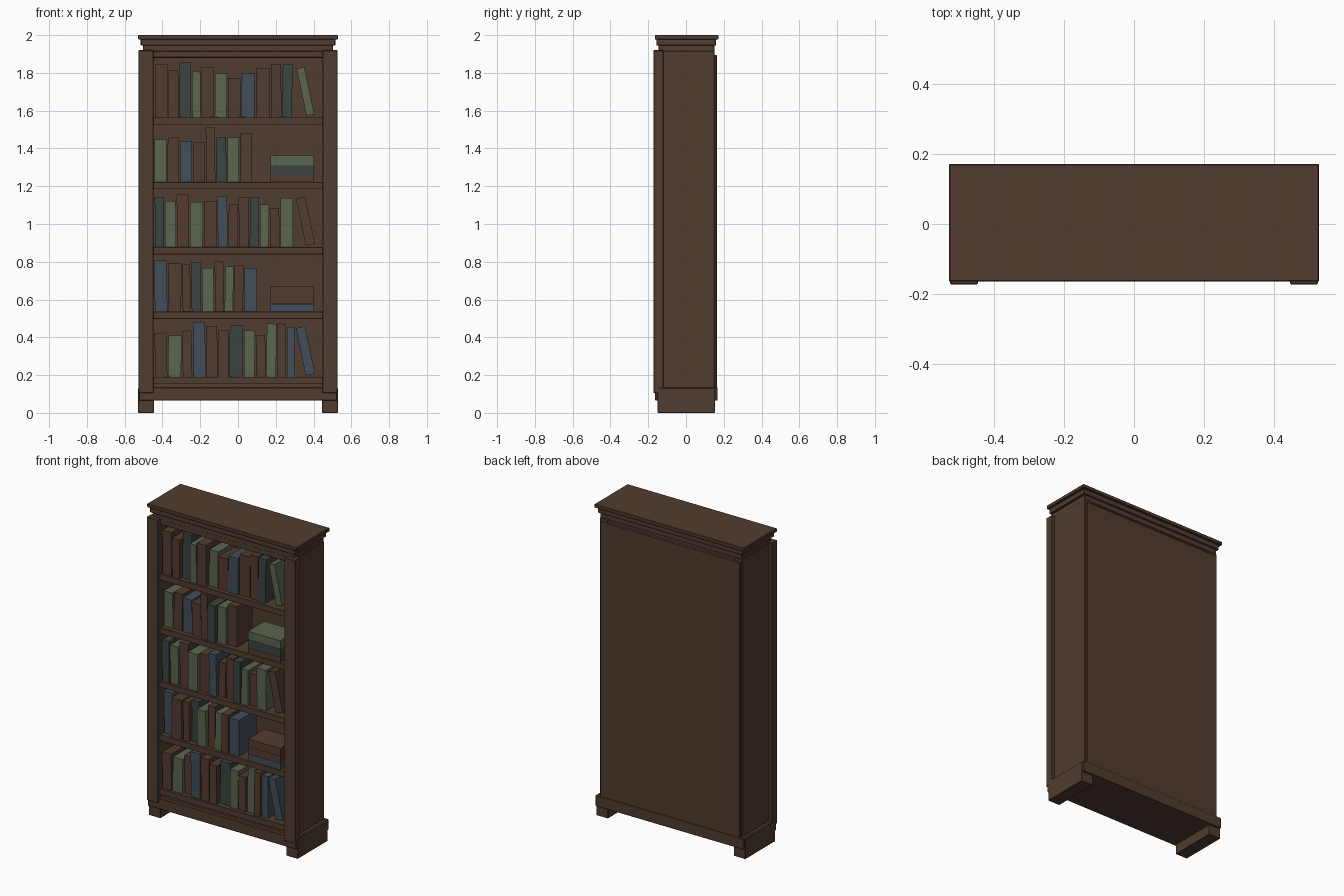
import bpy, math, random

random.seed(4)


def material(name, rgb):
    m = bpy.data.materials.new(name)
    m.diffuse_color = (*rgb, 1)
    return m


WOOD = material("dark_wood", (0.082, 0.045, 0.028))
BOOK = {
    "b": material("brown_cover", (0.086, 0.043, 0.028)),
    "g": material("sage_cover", (0.103, 0.130, 0.078)),
    "d": material("dark_green_cover", (0.042, 0.058, 0.050)),
    "l": material("slate_blue_cover", (0.052, 0.077, 0.103)),
}


def box(name, x, y, z, mat=WOOD, bevel=0.003, tilt=0.0):
    """Box from (min, max) ranges, optionally tilted about the y axis."""
    bpy.ops.mesh.primitive_cube_add(size=1)
    o = bpy.context.object
    o.name = name
    size = [b - a for a, b in (x, y, z)]
    for v in o.data.vertices:
        v.co = [c * s for c, s in zip(v.co, size)]
    o.location = [(a + b) / 2 for a, b in (x, y, z)]
    o.rotation_euler[1] = tilt
    o.data.materials.append(mat)
    if bevel:
        mod = o.modifiers.new("edge", "BEVEL")
        mod.width = bevel
        mod.segments = 1
    return o


# Stepped cornice
box("cornice_top", (-0.53, 0.53), (-0.165, 0.172), (1.977, 2.0))
box("cornice_middle", (-0.515, 0.515), (-0.157, 0.16), (1.945, 1.979))
box("cornice_lower", (-0.502, 0.502), (-0.146, 0.151), (1.912, 1.947))

# Plinth
box("plinth", (-0.525, 0.525), (-0.163, 0.167), (0.065, 0.135))

# Sides, pilasters and runner feet
for side, s in (("left", -1), ("right", 1)):
    def span(a, b):
        return tuple(sorted((s * a, s * b)))
    box(side + "_side_panel", span(0.449, 0.505), (-0.14, 0.152), (0.12, 1.915))
    box(side + "_pilaster", span(0.447, 0.527), (-0.173, -0.12), (0.105, 1.92))
    box(side + "_foot", span(0.445, 0.529), (-0.15, 0.154), (0.0, 0.132))

# Back panel, top rail and bottom rail
box("back_panel", (-0.495, 0.495), (0.14, 0.163), (0.12, 1.895))
box("top_rail", (-0.46, 0.46), (-0.145, 0.145), (1.88, 1.92))
box("bottom_rail", (-0.46, 0.46), (-0.14, 0.145), (0.13, 0.155))

# Shelves, bottom to top
SHELF_TOP = [0.191, 0.536, 0.878, 1.223, 1.565]
for i, z in enumerate(SHELF_TOP):
    box(f"shelf_{i + 1}", (-0.455, 0.455), (-0.15, 0.145), (z - 0.039, z), bevel=0.002)


def upright_books(row, colours, lefts, heights):
    """Standing books; the last value of lefts closes the row."""
    z = SHELF_TOP[row - 1]
    for i, (c, h) in enumerate(zip(colours, heights)):
        front = random.uniform(-0.145, -0.115)
        box(f"book_{row}_{i + 1}", (lefts[i], lefts[i + 1] - 0.006),
            (front, front + random.uniform(0.15, 0.18)), (z, z + h), BOOK[c], 0,
            math.radians(random.uniform(-1, 1)))


def leaning_book(row, colour, width):
    z = SHELF_TOP[row - 1] + 0.137
    box(f"leaning_book_{row}", (0.357 - width / 2, 0.357 + width / 2),
        (-0.13, 0.03), (z - 0.128, z + 0.128), BOOK[colour], 0, math.radians(-12))


def book_stack(row, layers):
    z = SHELF_TOP[row - 1]
    for i, (c, t) in enumerate(layers):
        box(f"stacked_book_{row}_{i + 1}", (0.172, 0.402), (-0.146, 0.022),
            (z, z + t - 0.001), BOOK[c], 0)
        z += t


# Books on each shelf
upright_books(5, "bbdgbgblbbd",
              [-.44, -.368, -.31, -.243, -.193, -.122, -.053, .019, .095, .175, .235, .293],
              [.28, .25, .29, .245, .263, .233, .207, .233, .26, .28, .28])
leaning_book(5, "g", 0.042)

upright_books(4, "gblbbdgb",
              [-.442, -.373, -.307, -.238, -.169, -.116, -.056, .011, .08],
              [.225, .235, .217, .21, .288, .236, .236, .257])
book_stack(4, [("b", .035), ("d", .053), ("g", .053)])

upright_books(3, "dgbgblbbdgbg",
              [-.44, -.386, -.323, -.254, -.18, -.108, -.05, .005, .063, .116, .169, .225, .298],
              [.265, .244, .278, .239, .244, .268, .225, .265, .265, .225, .207, .26])
leaning_book(3, "b", 0.05)

upright_books(2, "lbbdgbgbl",
              [-.442, -.37, -.294, -.246, -.19, -.122, -.069, -.019, .034, .105],
              [.27, .257, .25, .263, .23, .265, .239, .247, .23])
book_stack(2, [("l", .042), ("b", .046), ("b", .05)])

upright_books(1, "bgblbbdgbgbl",
              [-.44, -.37, -.294, -.238, -.167, -.103, -.045, .032, .095, .151, .209, .259, .308],
              [.233, .218, .244, .289, .27, .247, .273, .244, .22, .281, .281, .265])
leaning_book(1, "l", 0.05)
